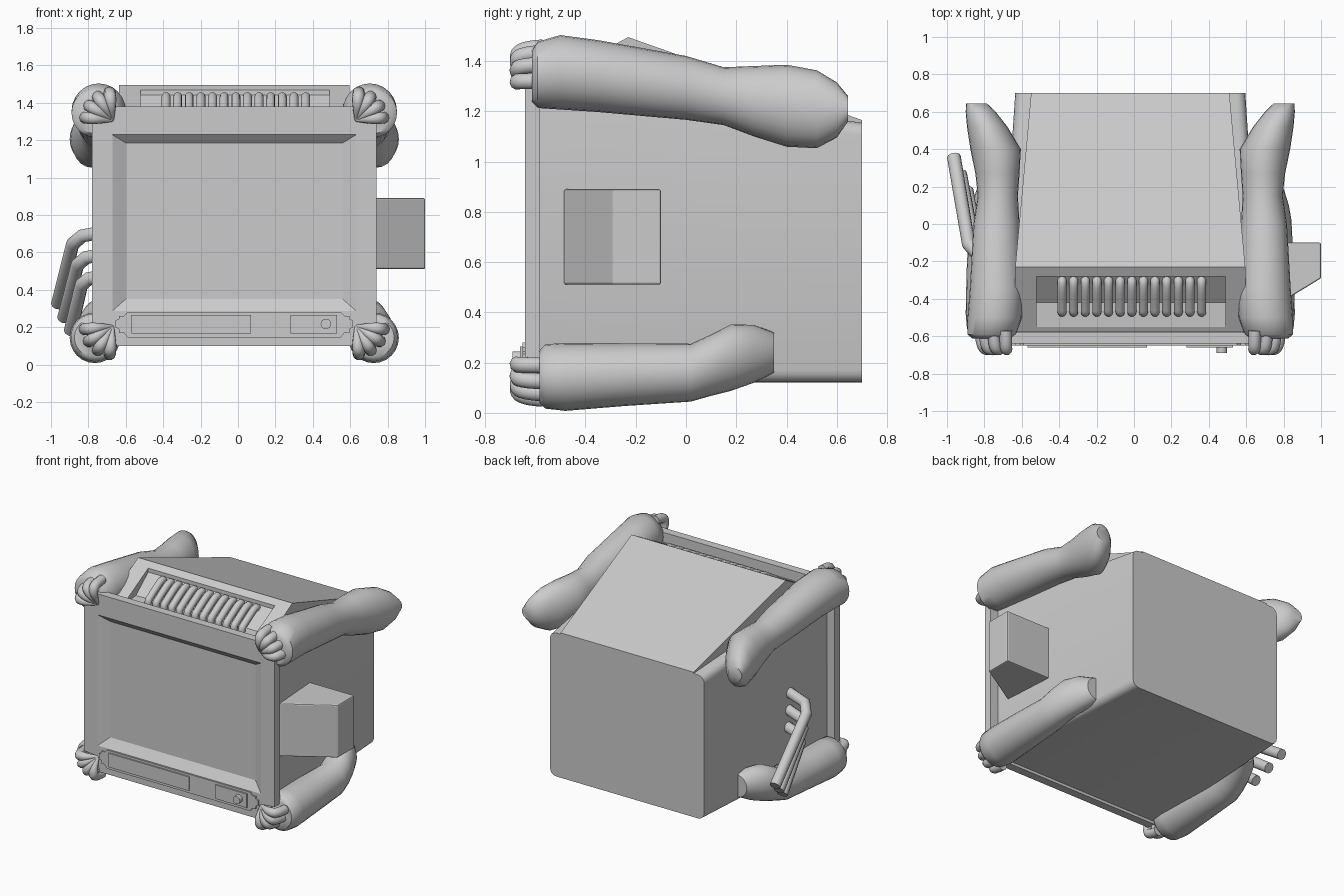
import bpy, bmesh, math

if "Cube" in bpy.data.objects:
    bpy.data.objects.remove(bpy.data.objects["Cube"])

CX = -0.02  # symmetry plane of the casing


def finish(name, bm, smooth=None, bevel=0.0):
    bmesh.ops.recalc_face_normals(bm, faces=bm.faces[:])
    me = bpy.data.meshes.new(name)
    bm.to_mesh(me)
    bm.free()
    ob = bpy.data.objects.new(name, me)
    bpy.context.collection.objects.link(ob)
    if bevel:
        m = ob.modifiers.new("bevel", 'BEVEL')
        m.width, m.segments = bevel, 2
    if smooth:
        bpy.ops.object.select_all(action='DESELECT')
        ob.select_set(True)
        bpy.context.view_layer.objects.active = ob
        bpy.ops.object.shade_smooth_by_angle(angle=math.radians(smooth))
    return ob


def loft(name, rings, smooth=None, bevel=0.0):
    """Skin a list of equal-length point rings and cap the ends."""
    bm = bmesh.new()
    vs = [[bm.verts.new(p) for p in r] for r in rings]
    n = len(vs[0])
    for a, b in zip(vs, vs[1:]):
        for i in range(n):
            bm.faces.new((a[i], a[(i + 1) % n], b[(i + 1) % n], b[i]))
    bm.faces.new(vs[0])
    bm.faces.new(vs[-1])
    return finish(name, bm, smooth, bevel)


def rounded(hx, z0, z1, r, y, seg=4):
    pts = []
    for sx, sz, a0 in ((1, 1, 0), (-1, 1, 90), (-1, -1, 180), (1, -1, 270)):
        for k in range(seg + 1):
            a = math.radians(a0 + 90 * k / seg)
            cz = z1 - r if sz > 0 else z0 + r
            pts.append((CX + sx * (hx - r) + r * math.cos(a), y, cz + r * math.sin(a)))
    return pts


def rect(x0, x1, z0, z1, y):
    return [(x0, y, z0), (x1, y, z0), (x1, y, z1), (x0, y, z1)]


def box(name, x0, x1, y0, y1, z0, z1, bevel=0.0):
    return loft(name, [rect(x0, x1, z0, z1, y0), rect(x0, x1, z0, z1, y1)], None, bevel)


def prism_x(name, prof, xs):
    return loft(name, [[(x, y, z) for y, z in prof] for x in xs])


def cut(ob, cutter):
    m = ob.modifiers.new("cut", 'BOOLEAN')
    m.operation, m.object, m.solver = 'DIFFERENCE', cutter, 'EXACT'
    cutter.hide_render = True
    cutter.hide_viewport = True


def tube(name, pts, radius, radii=None, kind='POLY', res=3):
    cu = bpy.data.curves.new(name, 'CURVE')
    cu.dimensions = '3D'
    cu.bevel_depth, cu.bevel_resolution = radius, res
    cu.use_fill_caps = True
    sp = cu.splines.new(kind)
    sp.points.add(len(pts) - 1)
    for i, p in enumerate(pts):
        sp.points[i].co = (*p, 1)
        sp.points[i].radius = radii[i] if radii else 1
    if kind == 'NURBS':
        sp.use_endpoint_u = True
        sp.order_u = 3
        sp.resolution_u = 5
    sp.use_smooth = True
    ob = bpy.data.objects.new(name, cu)
    bpy.context.collection.objects.link(ob)
    return ob


# Tapered casing
loft("casing", [rounded(0.70, 0.12, 1.31, 0.05, -0.59), rounded(0.615, 0.12, 1.155, 0.05, 0.70)], 30)

# Wedge roof with the vent slope at the front
bm = bmesh.new()
sect = []
for s in (-1, 1):
    q = [(0.62, -0.59, 1.20), (0.62, -0.59, 1.30), (0.615, -0.23, 1.495),
         (0.53, 0.70, 1.165), (0.53, 0.70, 1.10)]
    sect.append([bm.verts.new((CX + s * x, y, z)) for x, y, z in q])
for i in range(5):
    j = (i + 1) % 5
    bm.faces.new((sect[0][i], sect[0][j], sect[1][j], sect[1][i]))
bm.faces.new(sect[0])
bm.faces.new(sect[1])
roof = finish("sloped_roof", bm)
vent_cut = prism_x("vent_cutter", [(-0.28, 1.6), (-0.28, 1.44), (-0.42, 1.325),
                                   (-0.55, 1.315), (-0.62, 1.6)], (-0.52, 0.49))
cut(roof, vent_cut)

# Row of bent vent pipes
for i in range(13):
    x = -0.385 + i * 0.0622
    tube(f"vent_pipe_{i}", [(x, -0.31, 1.33), (x, -0.285, 1.43), (x, -0.33, 1.435),
                            (x, -0.44, 1.365), (x, -0.485, 1.34), (x, -0.455, 1.27)],
         0.024, kind='NURBS')

# Front panel with notched corners and a bevelled screen recess
half = [(0.64, 0.10), (0.65, 0.21), (0.76, 0.22), (0.76, 1.29), (0.65, 1.30), (0.66, 1.38)]
outline = [(CX + x, z) for x, z in half] + [(CX - x, z) for x, z in reversed(half)]
panel = loft("front_panel", [[(x, y, z) for x, z in outline] for y in (-0.64, -0.58)])
cut(panel, loft("screen_cutter", [rect(-0.69, 0.65, 0.27, 1.24, -0.65),
                                  rect(-0.60, 0.56, 0.35, 1.185, -0.60)]))

# Control strip, with stepped ends
strip = [(0.57, 0.145), (0.59, 0.17), (0.615, 0.17), (0.615, 0.19), (0.635, 0.20),
         (0.635, 0.235), (0.615, 0.245), (0.615, 0.26), (0.59, 0.26), (0.57, 0.28)]
ring = [(CX + x, z) for x, z in strip] + [(CX - x, z) for x, z in reversed(strip)]
loft("control_strip", [[(x, y, z) for x, z in ring] for y in (-0.65, -0.63)])
box("slot_plate", -0.57, 0.07, -0.66, -0.64, 0.165, 0.265)
box("knob_plate", 0.28, 0.53, -0.66, -0.64, 0.165, 0.265)
loft("knob", [[(0.47 + 0.028 * math.cos(k * math.pi / 8), y, 0.217 + 0.028 * math.sin(k * math.pi / 8))
               for k in range(16)] for y in (-0.69, -0.65)], 30)

# Box on the right side with a slanted front
foot = [(0.60, -0.485), (0.68, -0.485), (1.0, -0.29), (1.0, -0.10), (0.60, -0.10)]
loft("side_box", [[(x, y, z) for x, y in foot] for z in (0.51, 0.89)], None, 0.008)

# Bent exhaust pipes on the left side
for i, (a, b, c) in enumerate([
        ((-0.66, -0.20, 0.72), (-0.875, -0.16, 0.68), (-0.963, 0.36, 0.325)),
        ((-0.66, -0.19, 0.60), (-0.85, -0.15, 0.565), (-0.93, 0.27, 0.25)),
        ((-0.66, -0.18, 0.48), (-0.83, -0.14, 0.455), (-0.895, 0.18, 0.18))]):
    near = [tuple(b[k] + (p[k] - b[k]) * t for k in range(3)) for p, t in ((a, 0.2), (c, 0.1))]
    tube(f"side_pipe_{i}", [a, near[0], near[1], c], 0.037)

# Arms: rows of y, centre x, centre z, radius x, radius z
UPPER = [(-0.612, .74, 1.34, .105, .105), (-0.59, .74, 1.345, .13, .132),
         (-0.50, .725, 1.355, .145, .148), (-0.35, .715, 1.34, .143, .143),
         (0.0, .715, 1.293, .123, .127), (0.15, .708, 1.26, .107, .115),
         (0.27, .71, 1.24, .118, .14), (0.40, .72, 1.222, .135, .163),
         (0.52, .765, 1.208, .108, .155), (0.60, .80, 1.205, .08, .11),
         (0.645, .822, 1.21, .055, .05)]
LOWER = [(-0.582, .745, .145, .11, .105), (-0.56, .745, .145, .128, .128),
         (-0.48, .745, .143, .135, .135), (-0.25, .745, .152, .13, .125),
         (0.02, .745, .16, .117, .115), (0.10, .735, .19, .113, .122),
         (0.18, .715, .22, .108, .132), (0.27, .68, .235, .10, .115),
         (0.35, .63, .24, .08, .08)]
N = 24
for side, s in (("right", 1), ("left", -1)):
    for lvl, rows in (("upper", UPPER), ("lower", LOWER)):
        loft(f"{lvl}_{side}_arm",
             [[(CX + s * (cx + rx * math.cos(2 * math.pi * k / N)), y,
                cz + rz * math.sin(2 * math.pi * k / N)) for k in range(N)]
              for y, cx, cz, rx, rz in rows], 45)
        # Four tapered fingers gripping the panel corner
        u = 1 if lvl == "upper" else -1
        y0 = 0.0
        z0 = 1.305 if u > 0 else 0.205
        for i, deg in enumerate((6, 32, 58, 84)):
            dx, dz = math.cos(math.radians(deg)), u * math.sin(math.radians(deg))
            path = [(0.15, -0.57), (0.145, -0.66), (0.10, -0.675), (0.05, -0.662), (0.0, -0.635)]
            tube(f"{lvl}_{side}_finger_{i}",
                 [(CX + s * (0.65 + d * dx), y, z0 + d * dz) for d, y in path],
                 0.033, [1, 1, 0.95, 0.6, 0.2], 'NURBS')
